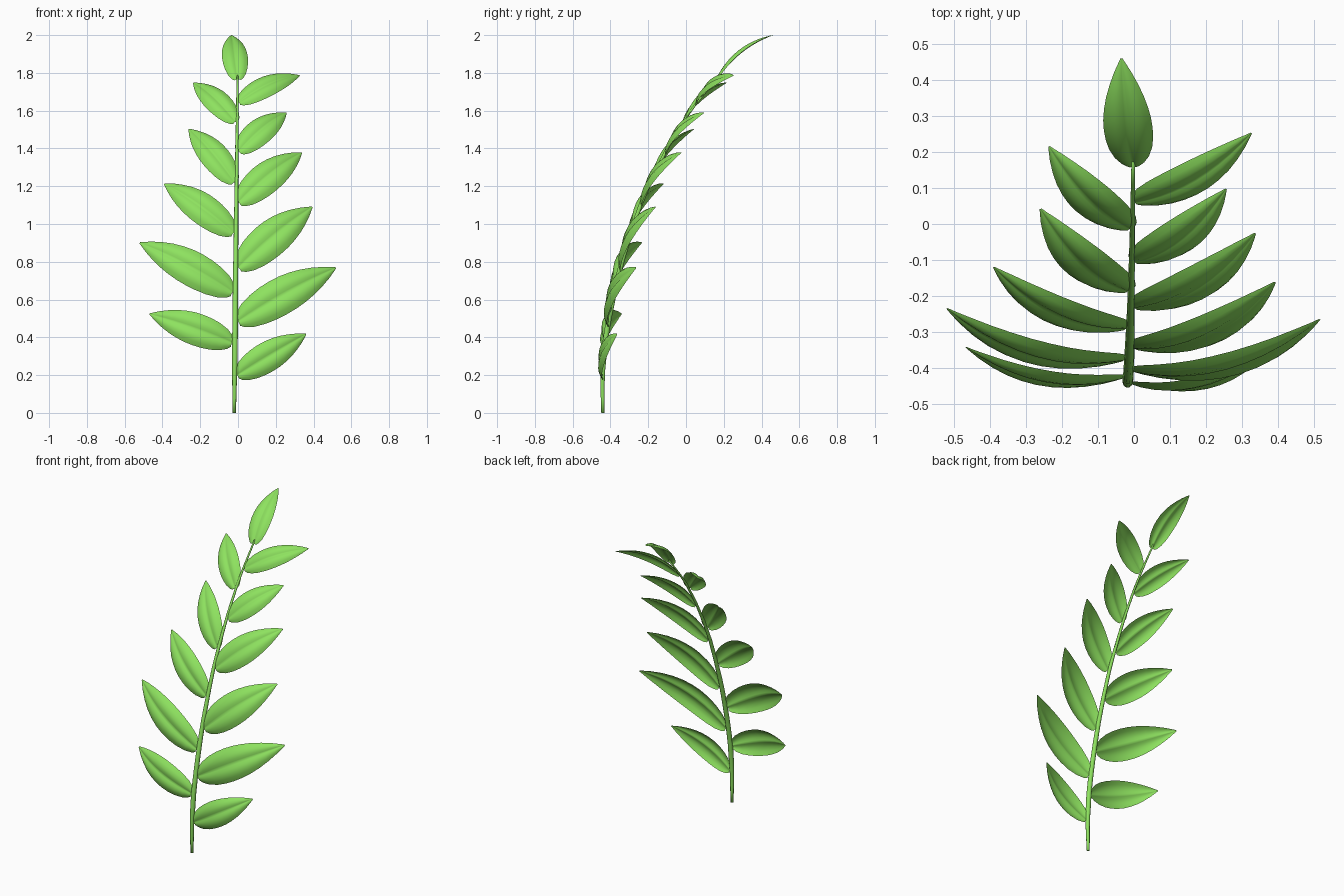
import bpy, bmesh, math
from mathutils import Vector

if "Cube" in bpy.data.objects:
    bpy.data.objects.remove(bpy.data.objects["Cube"])

green = bpy.data.materials.new("leaf_green")
green.diffuse_color = (0.27, 0.76, 0.115, 1)
green.use_nodes = True
green.node_tree.nodes["Principled BSDF"].inputs["Base Color"].default_value = green.diffuse_color

# stem centre line as (y, z), and radius along its height
PATH = [(-.44, 0), (-.443, .2), (-.428, .38), (-.408, .5), (-.377, .65), (-.34, .8),
        (-.29, .96), (-.23, 1.13), (-.185, 1.23), (-.1, 1.4), (-.01, 1.55),
        (.07, 1.66), (.175, 1.785)]
RADIUS = [(0, .009), (.3, .015), (.7, .014), (1.785, .005)]


def lerp_table(table, u):
    for (a, va), (b, vb) in zip(table, table[1:]):
        if u <= b:
            return va + (vb - va) * (u - a) / (b - a)
    return table[-1][1]


def stem_point(z):
    y = lerp_table([(p[1], p[0]) for p in PATH], z)
    return Vector((-.02 + .01 * z, y, z))


def finish(name, bm):
    me = bpy.data.meshes.new(name)
    bm.to_mesh(me)
    bm.free()
    me.shade_smooth()
    me.materials.append(green)
    ob = bpy.data.objects.new(name, me)
    bpy.context.collection.objects.link(ob)
    return ob


def grid_faces(bm, rows, closed=False):
    for r0, r1 in zip(rows, rows[1:]):
        n = len(r0)
        for j in range(n if closed else n - 1):
            k = (j + 1) % n
            bm.faces.new((r0[j], r0[k], r1[k], r1[j]))


# tapered stem
bm = bmesh.new()
rings, sides = [], 10
for i in range(25):
    z = 1.785 * i / 24
    c = stem_point(z)
    t = (stem_point(min(z + .06, 1.785)) - stem_point(max(z - .06, 0))).normalized()
    side = Vector((1, 0, 0))
    back = t.cross(side)
    r = lerp_table(RADIUS, z)
    rings.append([bm.verts.new(c + r * (side * math.cos(a) + back * math.sin(a)))
                  for a in (2 * math.pi * k / sides for k in range(sides))])
grid_faces(bm, rings, True)
bm.faces.new(rings[0])
bm.faces.new(rings[-1])
bmesh.ops.recalc_face_normals(bm, faces=bm.faces[:])
finish("stem", bm)

# leaf outline (half width along length) and grooved cross-section (height across)
OUTLINE = [(0, .26), (.03, .46), (.1, .7), (.2, .88), (.3, .97), (.4, 1), (.5, .98), (.6, .9),
           (.7, .77), (.8, .58), (.9, .34), (.96, .16), (1, .04)]
SECTION = [(-1, -.26), (-.75, -.08), (-.5, .02), (-.25, .01), (-.1, -.05), (0, -.08),
           (.1, -.05), (.25, .01), (.5, .02), (.75, -.08), (1, -.26)]


def leaf(name, z, tip, width, out=0):
    base, tip = stem_point(z), Vector(tip)
    base.x += out * lerp_table(RADIUS, z)
    d = tip - base
    t = stem_point(min(z + .08, 1.785)) - stem_point(z - .08)
    n = Vector((0, -t.z, t.y))
    axis = d.normalized()
    n = (n - axis * n.dot(axis)).normalized()
    side = axis.cross(n)
    bm = bmesh.new()
    rows = []
    for u, w in OUTLINE:
        c = base + d * u + n * (.48 * d.length * u * (1 - u))
        h = w * width / 2
        rows.append([bm.verts.new(c + side * (v * h) + n * (k * h)) for v, k in SECTION])
    grid_faces(bm, rows)
    # upper surface faces the front
    bm.normal_update()
    if sum((f.normal.dot(n) for f in bm.faces)) < 0:
        bmesh.ops.reverse_faces(bm, faces=bm.faces[:])
    finish(name, bm)


# base height, tip, width
RIGHT = [(.2, (.36, -.365, .417), .16), (.485, (.517, -.265, .768), .2),
         (.77, (.392, -.162, 1.09), .195), (1.115, (.337, -.026, 1.378), .175),
         (1.385, (.256, .097, 1.59), .15), (1.645, (.326, .252, 1.787), .135)]
LEFT = [(.372, (-.468, -.342, .524), .172), (.64, (-.52, -.235, .901), .19),
        (.953, (-.39, -.12, 1.213), .17), (1.222, (-.26, .042, 1.503), .155),
        (1.542, (-.236, .215, 1.748), .14)]
for label, out, leaves in (("right", 1, RIGHT), ("left", -1, LEFT)):
    for i, spec in enumerate(leaves):
        leaf(f"{label}_leaf_{i + 1}", *spec, out)
leaf("end_leaf", 1.765, (-.035, .46, 2.0), .136)
